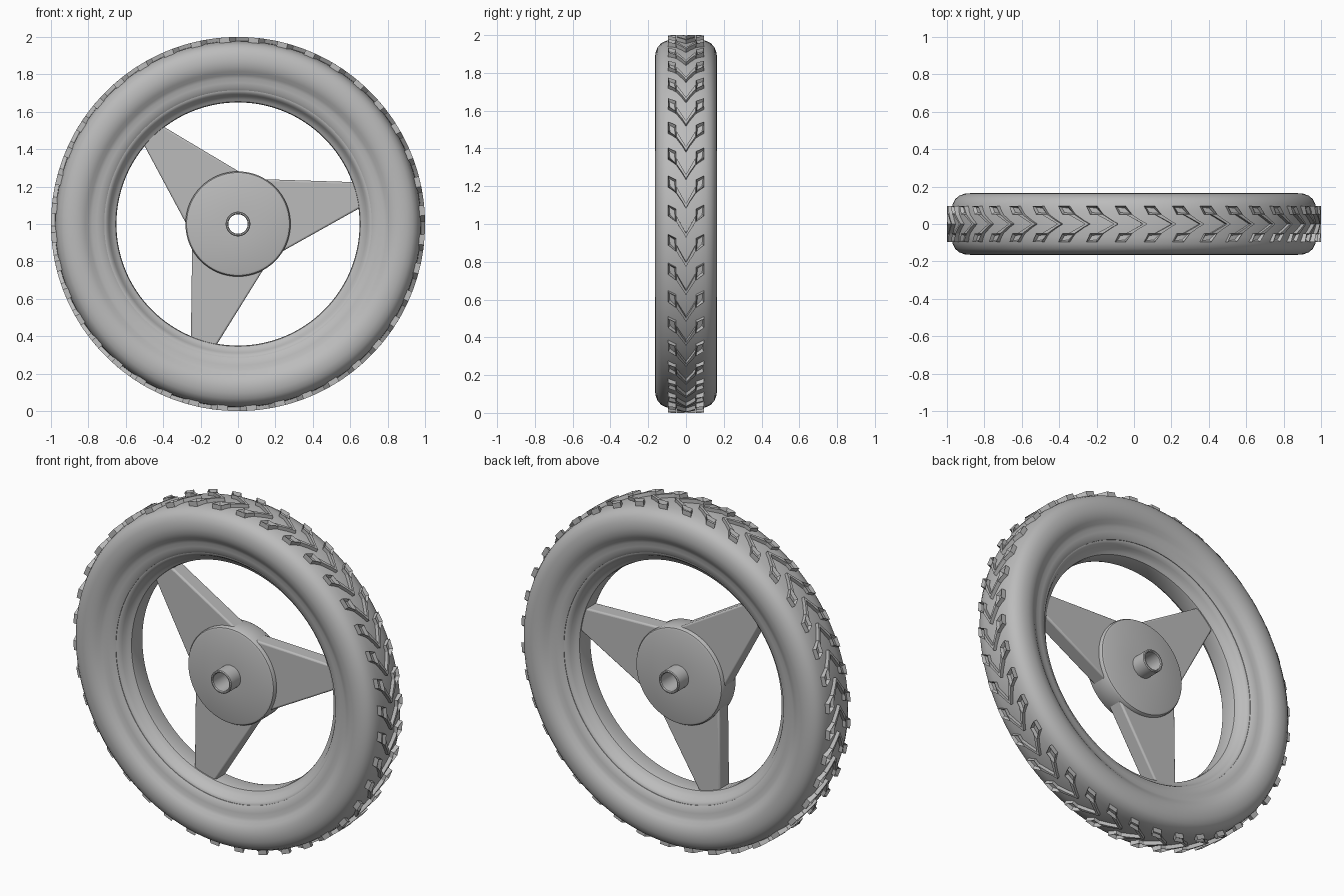
import bpy, bmesh
from math import cos, sin, pi, radians
from mathutils import Matrix, Vector

if "Cube" in bpy.data.objects:
    bpy.data.objects.remove(bpy.data.objects["Cube"], do_unlink=True)

grey = bpy.data.materials.new("wheel_grey")
grey.use_nodes = True
COLOUR = (0.5, 0.5, 0.5, 1)
grey.diffuse_color = COLOUR
grey.node_tree.nodes["Principled BSDF"].inputs["Base Color"].default_value = COLOUR
CENTRE = Vector((0, 0, 1))


def finish(name, bm, angle=35):
    bmesh.ops.recalc_face_normals(bm, faces=bm.faces)
    me = bpy.data.meshes.new(name)
    bm.to_mesh(me)
    bm.free()
    me.materials.append(grey)
    ob = bpy.data.objects.new(name, me)
    ob.location = CENTRE
    bpy.context.collection.objects.link(ob)
    bpy.ops.object.select_all(action='DESELECT')
    ob.select_set(True)
    bpy.context.view_layer.objects.active = ob
    bpy.ops.object.shade_smooth_by_angle(angle=radians(angle))
    return ob


def lathe(name, half, segments=128):
    """Spin a (radius, y) half profile, mirrored in y, into a closed ring."""
    loop = half + [(r, -y) for r, y in reversed(half) if y > 0]
    bm = bmesh.new()
    rings = []
    for i in range(segments):
        a = 2 * pi * i / segments
        rings.append([bm.verts.new((r * cos(a), y, r * sin(a))) for r, y in loop])
    for i in range(segments):
        p, q = rings[i], rings[(i + 1) % segments]
        for j in range(len(loop)):
            k = (j + 1) % len(loop)
            bm.faces.new((p[j], p[k], q[k], q[j]))
    return finish(name, bm)


# Tyre, with rounded shoulders and a stepped bead
lathe("tyre", [(0.98, 0), (0.977, 0.07), (0.97, 0.105), (0.957, 0.132), (0.935, 0.151),
               (0.905, 0.162), (0.87, 0.165), (0.84, 0.16), (0.815, 0.149), (0.797, 0.135),
               (0.78, 0.127), (0.755, 0.124), (0.73, 0.118), (0.715, 0.108), (0.715, 0)])

# Rim barrel
lathe("rim", [(0.73, 0), (0.73, 0.105), (0.712, 0.105), (0.70, 0.098), (0.69, 0.085),
              (0.682, 0.07), (0.668, 0.058), (0.654, 0.05), (0.65, 0.035), (0.65, 0)])

# Hub disc and hollow axle
lathe("hub", [(0.055, 0), (0.055, 0.07), (0.265, 0.07), (0.275, 0.066),
              (0.281, 0.056), (0.281, 0)], 96)
lathe("axle", [(0.052, 0), (0.052, 0.155), (0.056, 0.16), (0.062, 0.16),
               (0.066, 0.155), (0.066, 0)], 48)

# Three tapered spokes
bm = bmesh.new()
for i in range(3):
    turn = Matrix.Rotation(-radians(13.7 + 120 * i), 4, 'Y')
    outline = [(0.1, -0.225), (0.665, -0.068), (0.665, 0.068), (0.1, 0.225)]
    verts = [bm.verts.new(turn @ Vector((x, -0.045, z))) for x, z in outline]
    face = bm.faces.new(verts)
    out = bmesh.ops.extrude_face_region(bm, geom=[face])["geom"]
    bmesh.ops.translate(bm, vec=(0, 0.09, 0),
                        verts=[g for g in out if isinstance(g, bmesh.types.BMVert)])
spokes = finish("spokes", bm)
bevel = spokes.modifiers.new("soft_edges", 'BEVEL')
bevel.width = 0.01
bevel.segments = 3

# Chevron tread: outer pads with a recess, curved ribs meeting on the centre line
TOP, ROOT, COUNT = 1.0, 0.955, 40
PAD = [(0.052, -0.034), (0.095, 0.0), (0.095, 0.056), (0.052, 0.034)]
RIB = [[(0.05, -0.036), (0.05, -0.002)], [(0.036, -0.058), (0.036, -0.028)],
       [(0.02, -0.082), (0.02, -0.058)], [(0.0, -0.118), (0.0, -0.094)]]


def block(bm, outline, base, side):
    """Raise an (y, along) outline off the tyre; returns its top face."""
    rings = [[bm.verts.new((r * cos(base + t), side * y, r * sin(base + t)))
              for y, t in outline] for r in (ROOT, TOP)]
    n = len(outline)
    for j in range(n):
        k = (j + 1) % n
        bm.faces.new((rings[0][j], rings[0][k], rings[1][k], rings[1][j]))
    bm.faces.new(rings[0][::-1])
    return bm.faces.new(rings[1])


bm = bmesh.new()
pads = []
for i in range(COUNT):
    base = 2 * pi * i / COUNT + 0.045
    for side in (1, -1):
        pads.append(block(bm, PAD, base, side))
        block(bm, [p[0] for p in RIB] + [p[1] for p in reversed(RIB)], base, side)
bmesh.ops.recalc_face_normals(bm, faces=bm.faces)
bmesh.ops.inset_individual(bm, faces=pads, thickness=0.011, depth=0)
for f in pads:
    for v in f.verts:
        s = 0.982 / Vector((v.co.x, v.co.z)).length
        v.co.x *= s
        v.co.z *= s
finish("tread", bm, 25)
